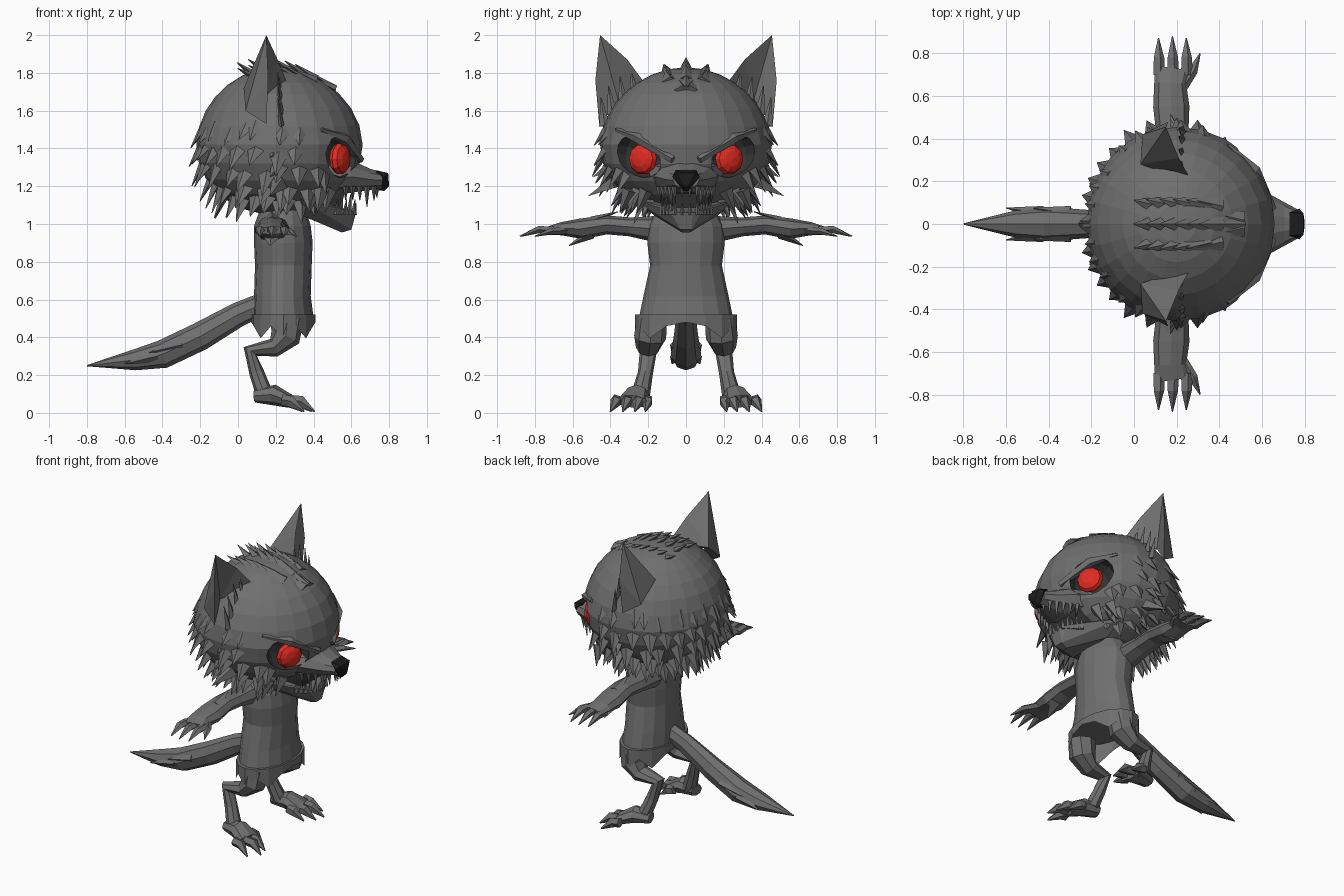
import bpy, bmesh, math, random
from mathutils import Vector, Matrix

if "Cube" in bpy.data.objects:
    bpy.data.objects.remove(bpy.data.objects["Cube"])

random.seed(4)


def material(name, col):
    m = bpy.data.materials.new(name)
    m.diffuse_color = (*col, 1)
    m.use_nodes = True
    m.node_tree.nodes["Principled BSDF"].inputs["Base Color"].default_value = m.diffuse_color
    return m


FUR = material("grey fur", (0.16, 0.16, 0.16))
DARK = material("dark hollow", (0.035, 0.035, 0.035))
BLACK = material("black nose", (0.012, 0.012, 0.012))
RED = material("red eye", (0.75, 0.025, 0.015))


def finish(name, bm, mats, mirror=False):
    bmesh.ops.recalc_face_normals(bm, faces=bm.faces[:])
    me = bpy.data.meshes.new(name)
    bm.to_mesh(me)
    bm.free()
    ob = bpy.data.objects.new(name, me)
    bpy.context.collection.objects.link(ob)
    for m in mats:
        me.materials.append(m)
    if mirror:
        mod = ob.modifiers.new("mirror", "MIRROR")
        mod.use_axis = (False, True, False)
        mod.use_mirror_merge = False
    return ob


def tube(bm, pts, sizes, n=8, ref=(0, 1, 0)):
    """Loft elliptical rings along a path; sizes = half width along ref, half height."""
    pts = [Vector(p) for p in pts]
    rings = []
    for i, p in enumerate(pts):
        t = (pts[min(i + 1, len(pts) - 1)] - pts[max(i - 1, 0)]).normalized()
        side = Vector(ref) - t * t.dot(Vector(ref))
        side.normalize()
        up = t.cross(side)
        w, h = sizes[i]
        rings.append([bm.verts.new(p + side * w * math.cos(k * math.tau / n)
                                   + up * h * math.sin(k * math.tau / n)) for k in range(n)])
    for a, b in zip(rings, rings[1:]):
        for k in range(n):
            bm.faces.new((a[k], a[(k + 1) % n], b[(k + 1) % n], b[k]))
    bm.faces.new(rings[0])
    bm.faces.new(rings[-1])
    return rings


def spike(bm, a, b, w, h=None, ref=(0, 1, 0), n=4):
    tube(bm, [a, b], [(w, h or w), (0.002, 0.002)], n, ref)


def hull(bm, pts, sym=False):
    if sym:
        pts = [(x, s * y, z) for x, y, z in pts for s in (1, -1)]
    vs = [bm.verts.new(p) for p in pts]
    bmesh.ops.convex_hull(bm, input=vs)


# Head: a slightly pinched ball with carved eye sockets
C = Vector((0.2, 0, 1.42))


def skull(d):
    r = (0.46 if d.x > 0 else 0.42, 0.455, 0.41 if d.z > 0 else 0.37)
    p = 1.9 if d.z > 0 else 2.05
    return C + d * sum(abs(d[i] / r[i]) ** p for i in range(3)) ** (-1 / p)


def direction(az, el):
    a, e = math.radians(az), math.radians(el)
    return Vector((math.cos(a) * math.cos(e), math.sin(a) * math.cos(e), math.sin(e)))


bm = bmesh.new()
bmesh.ops.create_uvsphere(bm, u_segments=24, v_segments=14, radius=1)
for v in bm.verts:
    v.co = skull(v.co.normalized())
head = finish("head", bm, [FUR, DARK])

bm = bmesh.new()
for s in (1, -1):
    M = (Matrix.Translation((0.54, s * 0.245, 1.36)) @ Matrix.Rotation(s * 0.58, 4, 'Z')
         @ Matrix.Rotation(s * 0.4, 4, 'X') @ Matrix.Diagonal((0.12, 0.145, 0.11, 1)))
    bmesh.ops.create_uvsphere(bm, u_segments=12, v_segments=8, radius=1, matrix=M)
for f in bm.faces:
    f.material_index = 1
cutter = finish("socket_cutter", bm, [FUR, DARK])
cutter.hide_render = True
mod = head.modifiers.new("sockets", "BOOLEAN")
mod.operation = 'DIFFERENCE'
mod.solver = 'EXACT'
mod.object = cutter
bpy.context.view_layer.objects.active = head
bpy.ops.object.modifier_apply(modifier="sockets")
bpy.data.objects.remove(cutter)

# Eyes and slanted brows
bm = bmesh.new()
M = (Matrix.Translation((0.54, 0.228, 1.345)) @ Matrix.Rotation(0.52, 4, 'Z')
     @ Matrix.Diagonal((0.045, 0.085, 0.085, 1)) @ Matrix.Rotation(math.pi / 2, 4, 'Y'))
bmesh.ops.create_uvsphere(bm, u_segments=10, v_segments=6, radius=1, matrix=M)
finish("eye", bm, [RED], True)
bm = bmesh.new()
tube(bm, [(0.44, 0.37, 1.5), (0.56, 0.25, 1.455), (0.65, 0.07, 1.34)],
     [(0.01, 0.01), (0.03, 0.035), (0.02, 0.02)], 5, (0, 0, 1))
finish("brow", bm, [FUR], True)

# Muzzle, nose, jaw and mouth hollow
bm = bmesh.new()
tube(bm, [(0.48, 0, 1.25), (0.6, 0, 1.25), (0.7, 0, 1.235), (0.765, 0, 1.232)],
     [(0.21, 0.1), (0.16, 0.09), (0.105, 0.058), (0.07, 0.045)], 10)
finish("muzzle", bm, [FUR])
bm = bmesh.new()
hull(bm, [(0.795, 0.05, 1.27), (0.775, 0.072, 1.25), (0.8, 0.012, 1.2), (0.775, 0.012, 1.175),
          (0.73, 0.055, 1.285), (0.73, 0.015, 1.18)], True)
finish("nose", bm, [BLACK])
bm = bmesh.new()
hull(bm, [(0.33, 0.28, 1.13), (0.35, 0.16, 1.04), (0.5, 0.15, 1.1), (0.5, 0.07, 1.0),
          (0.6, 0.085, 1.07), (0.625, 0.035, 1.06), (0.6, 0.03, 0.97), (0.55, 0.02, 0.955)], True)
finish("lower_jaw", bm, [FUR])
bm = bmesh.new()
hull(bm, [(0.42, 0.15, 1.2), (0.42, 0.13, 1.06), (0.57, 0.12, 1.19), (0.54, 0.1, 1.06)], True)
finish("mouth_hollow", bm, [DARK])

# Teeth along both jaws
bm = bmesh.new()
for i in range(5):
    t = i / 4
    x, y = 0.57 + 0.15 * t, 0.145 - 0.08 * t
    spike(bm, (x, y, 1.2), (x, y - 0.01, 1.09 if i == 3 else 1.125), 0.016)
    x, y = 0.52 + 0.09 * t, 0.13 - 0.07 * t
    spike(bm, (x, y, 1.05), (x + 0.01, y, 1.16 if i == 3 else 1.13), 0.015)
spike(bm, (0.735, 0.02, 1.2), (0.735, 0.02, 1.14), 0.014)
spike(bm, (0.615, 0.02, 1.05), (0.625, 0.02, 1.11), 0.014)
finish("teeth", bm, [FUR], True)

# Ears: hollow shells opening forward, with hair inside
bm = bmesh.new()
tip, mo, mi, o, b2, b1, i_, c = [bm.verts.new(p) for p in (
    (0.15, 0.455, 2.0), (0.16, 0.48, 1.76), (0.21, 0.31, 1.87), (0.15, 0.46, 1.53),
    (0.04, 0.42, 1.6), (0.03, 0.28, 1.72), (0.27, 0.2, 1.72), (0.12, 0.36, 1.66))]
for f in ((tip, mo, b2), (mo, o, b2), (tip, b2, b1), (tip, b1, mi), (mi, b1, i_),
          (tip, mi, c), (mi, i_, c), (tip, c, mo), (mo, c, o), (o, c, i_, b1, b2)):
    bm.faces.new(f)
finish("ear", bm, [FUR], True)
bm = bmesh.new()
for y, z in ((0.27, 1.66), (0.33, 1.63), (0.39, 1.58), (0.43, 1.52)):
    spike(bm, (0.23, y, z), (0.21, y + 0.02, z + 0.15), 0.03, 0.015)
finish("ear_hair", bm, [FUR], True)

# Fur tufts: rows over cheeks and back, then a crest
bm = bmesh.new()
for el, length in ((14, 0.10), (-3, 0.11), (-18, 0.12), (-32, 0.12), (-46, 0.11)):
    for az in range(48 if el < -10 else 75, 182, 13):
        d = direction(az + random.uniform(-4, 4), el + random.uniform(-4, 4))
        p = skull(d)
        flat = Vector((d.x, d.y, 0)).normalized()
        cheek = 0.045 if az < 115 else 0.02
        end = p + flat * cheek + Vector((-0.02, 0, -length * random.uniform(0.7, 1.1)))
        spike(bm, p - d * 0.02, end, 0.05, 0.022, Vector((-flat.y, flat.x, 0)))
for i in range(4):
    y, z = 0.40 + 0.025 * i, 1.5 - 0.1 * i
    spike(bm, (0.22, 0.38, z + 0.02), (0.17, y + 0.04, z - 0.05), 0.035, 0.05)
for x, y in ((0.4, 0.24), (0.44, 0.3), (0.48, 0.21)):
    spike(bm, (x, y, 1.18), (x - 0.02, y + 0.05, 1.06), 0.04)
finish("head_fur", bm, [FUR], True)
bm = bmesh.new()
for i in range(7):
    for y in (-0.09, 0, 0.09):
        p = skull(Vector((0.5 - 0.13 * i, y * 2, 0.8)).normalized() if i else direction(40 * y, 50))
        spike(bm, p - Vector((-0.04, 0, 0.03)),
              p + Vector((-0.07, y * 0.3, 0.05 - abs(y) * 0.25)), 0.045, 0.025)
finish("crest", bm, [FUR])

# Body with a ragged hem
bm = bmesh.new()
prof = ((1.08, 0.24, 0.15, 0.12), (0.99, 0.235, 0.20, 0.15), (0.9, 0.24, 0.205, 0.155),
        (0.78, 0.24, 0.19, 0.15), (0.62, 0.235, 0.225, 0.15), (0.5, 0.24, 0.25, 0.16),
        (0.43, 0.24, 0.27, 0.17), (0.52, 0.24, 0.2, 0.11))
rings = tube(bm, [(x, 0, z) for z, x, _, _ in prof[:-1]], [p[2:] for p in prof[:-1]], 16)
for k, v in enumerate(rings[-1]):
    v.co.z += -0.035 if k % 2 == 0 else 0.03
    if abs(v.co.y) < 0.05:
        v.co.z = 0.48
bottom = [f for f in bm.faces if len(f.verts) == 16 and f.calc_center_median().z < 0.6]
bmesh.ops.inset_region(bm, faces=bottom, thickness=0.03)
for v in bottom[0].verts:
    v.co.z = 0.52
finish("body", bm, [FUR])

# Arms and clawed hands
bm = bmesh.new()
tube(bm, [(0.19, 0.12, 0.97), (0.18, 0.3, 0.985), (0.18, 0.42, 0.995), (0.175, 0.55, 0.975),
          (0.17, 0.66, 0.975), (0.18, 0.73, 0.965)],
     [(0.09, 0.075), (0.08, 0.05), (0.075, 0.05), (0.085, 0.055), (0.075, 0.035), (0.085, 0.022)],
     8, (1, 0, 0))
for x, dy in ((0.115, 0), (0.18, 0.008), (0.245, 0)):
    tube(bm, [(x, 0.7, 0.968), (x, 0.78, 0.97), (x, 0.872 + dy, 0.935)],
         [(0.03, 0.02), (0.027, 0.02), (0.003, 0.003)], 5, (1, 0, 0))
tube(bm, [(0.22, 0.64, 0.965), (0.275, 0.72, 0.96), (0.31, 0.8, 0.935)],
     [(0.03, 0.02), (0.025, 0.018), (0.003, 0.003)], 5, (1, 0, 0))
spike(bm, (0.18, 0.5, 0.95), (0.17, 0.62, 0.885), 0.06, 0.03, (1, 0, 0))
spike(bm, (0.18, 0.5, 1.02), (0.18, 0.36, 1.065), 0.05, 0.02, (1, 0, 0))
finish("arm", bm, [FUR], True)

# Legs, feet and toes
bm = bmesh.new()
tube(bm, [(0.26, 0.18, 0.5), (0.25, 0.19, 0.4), (0.19, 0.2, 0.345), (0.065, 0.2, 0.325),
          (0.1, 0.215, 0.21), (0.14, 0.24, 0.1)],
     [(0.08, 0.09), (0.085, 0.08), (0.065, 0.05), (0.045, 0.042), (0.04, 0.04), (0.05, 0.045)], 8)
tube(bm, [(0.09, 0.24, 0.09), (0.19, 0.26, 0.095), (0.28, 0.285, 0.06)],
     [(0.045, 0.035), (0.065, 0.055), (0.09, 0.035)], 8)
for x, y in ((0.34, 0.215), (0.39, 0.27), (0.405, 0.335), (0.35, 0.4)):
    m = 0.285 + (y - 0.305) * 0.9
    tube(bm, [(0.23, m, 0.07), (x - 0.07, m, 0.06), (x, y, 0.008)],
         [(0.03, 0.03), (0.03, 0.032), (0.004, 0.004)], 5)
finish("leg", bm, [FUR], True)

# Tail with a few tufts
bm = bmesh.new()
tube(bm, [(0.14, 0, 0.58), (0, 0, 0.52), (-0.2, 0, 0.405), (-0.4, 0, 0.31), (-0.55, 0, 0.28), (-0.8, 0, 0.25)],
     [(0.05, 0.06), (0.05, 0.065), (0.065, 0.075), (0.08, 0.075), (0.065, 0.055), (0.003, 0.003)], 8)
for x, z in ((-0.3, 0.36), (-0.43, 0.3)):
    for y in (-0.05, 0.05):
        spike(bm, (x, y, z), (x - 0.17, y * 1.5, z - 0.04), 0.035)
finish("tail", bm, [FUR])
